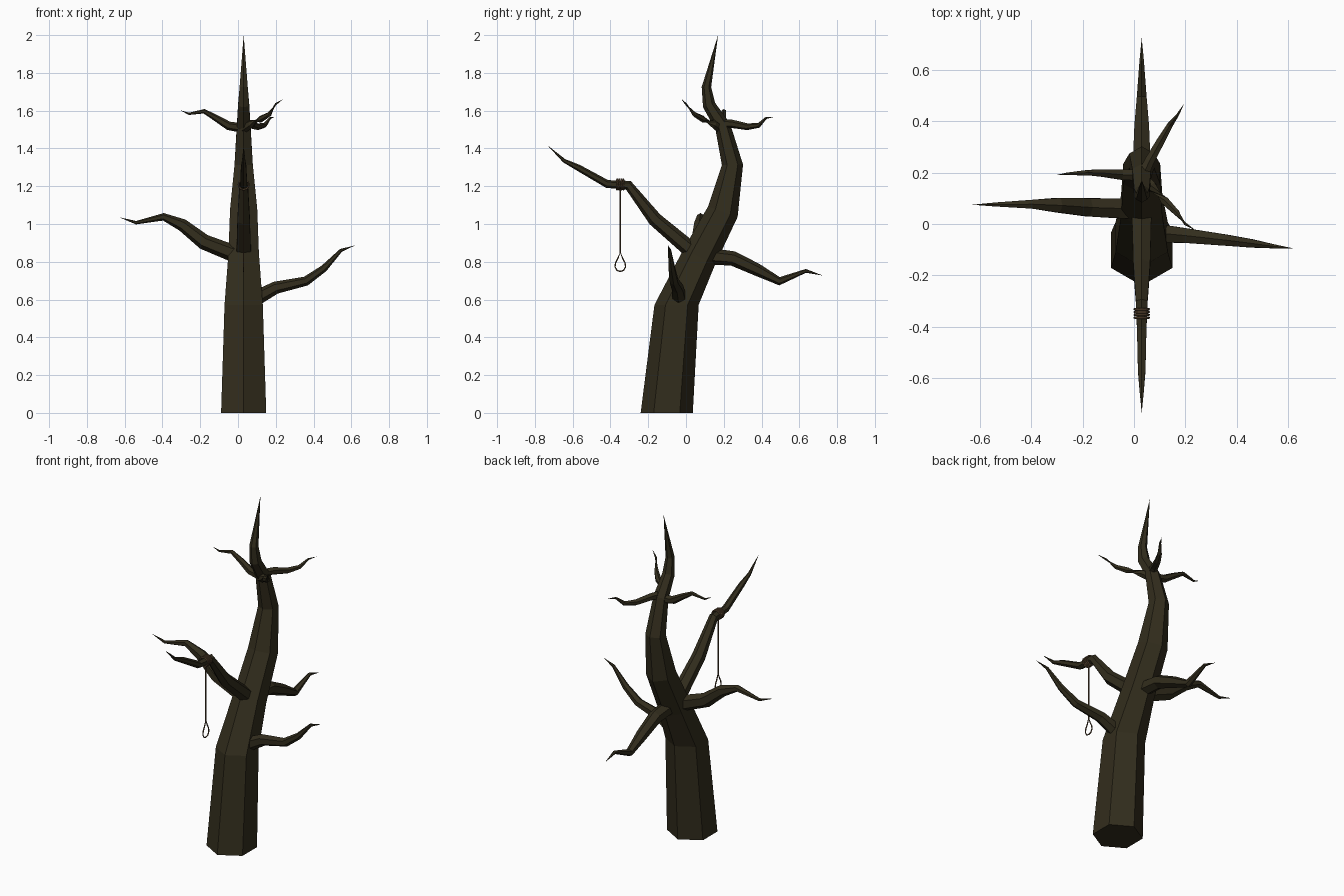
import bpy, bmesh
from math import sin, cos, pi
from mathutils import Vector


def material(name, rgb):
    m = bpy.data.materials.new(name)
    m.diffuse_color = (*rgb, 1)
    return m


BARK = material("bark", (0.032, 0.026, 0.012))
ROPE = material("rope", (0.10, 0.06, 0.03))


def limb(name, path, sides=6, mat=BARK, flat=0, closed=False):
    """Faceted tube through (x, y, z, radius); radius 0 ends in a point."""
    bm = bmesh.new()
    pts = [Vector(p[:3]) for p in path]
    n = len(pts)
    rings = []
    for i, p in enumerate(pts):
        a = pts[(i - 1) % n] if closed or i else p
        b = pts[(i + 1) % n] if closed or i < n - 1 else p
        t = Vector((0, 0, 0))
        for d in (p - a, b - p):
            if d.length > 1e-6:
                t += d.normalized()
        t.normalize()
        if i < flat:
            t = Vector((0, 0, 1))
        # limbs in the x = const plane use x as side axis, others use y or z
        if abs(t.x) < 0.2:
            u = Vector((1, 0, 0))
            u = (u - t * u.dot(t)).normalized()
        else:
            u = t.cross(Vector((0, 0, 1))).normalized()
            if u.x < 0 and abs(u.x) > abs(u.y):
                u = -u
        v = t.cross(u)
        r = path[i][3]
        if r == 0:
            rings.append([bm.verts.new(p)])
        else:
            rings.append([bm.verts.new(p + r * (u * sin(2 * pi * k / sides) + v * cos(2 * pi * k / sides)))
                          for k in range(sides)])
    pairs = list(zip(rings, rings[1:]))
    if closed:
        pairs.append((rings[-1], rings[0]))
    for r0, r1 in pairs:
        for k in range(sides):
            j = (k + 1) % sides
            if len(r1) == 1:
                bm.faces.new((r0[k], r0[j], r1[0]))
            else:
                bm.faces.new((r0[k], r0[j], r1[j], r1[k]))
    if not closed:
        for r in (rings[0], rings[-1]):
            if len(r) > 2:
                bm.faces.new(r)
    bmesh.ops.recalc_face_normals(bm, faces=bm.faces)
    me = bpy.data.meshes.new(name)
    bm.to_mesh(me)
    bm.free()
    me.materials.append(mat)
    ob = bpy.data.objects.new(name, me)
    bpy.context.collection.objects.link(ob)
    return ob


X = 0.03  # trunk plane

# Trunk: leaning S-curve ending in a spike
limb("trunk", [(X, y, z, r) for y, z, r in (
    (-0.102, 0, 0.138), (-0.05, 0.572, 0.117), (0.07, 0.825, 0.093), (0.195, 1.065, 0.083),
    (0.246, 1.313, 0.056), (0.195, 1.515, 0.042), (0.122, 1.63, 0.034),
    (0.108, 1.725, 0.025), (0.17, 2.0, 0))], flat=2)

# Large branches
limb("front_branch", [(X, y, z, r) for y, z, r in (
    (0.08, 0.82, 0.045), (0, 0.885, 0.043), (-0.164, 1.024, 0.038), (-0.305, 1.205, 0.026),
    (-0.418, 1.212, 0.021), (-0.57, 1.298, 0.017), (-0.645, 1.335, 0.01), (-0.735, 1.418, 0))])
limb("back_branch", [(X, y, z, r) for y, z, r in (
    (0.06, 0.82, 0.044), (0.14, 0.828, 0.043), (0.25, 0.817, 0.039), (0.376, 0.758, 0.033),
    (0.495, 0.697, 0.022), (0.635, 0.752, 0.01), (0.725, 0.727, 0))])
limb("left_branch", [
    (0.03, 0.06, 0.84, 0.046), (-0.04, 0.06, 0.85, 0.045), (-0.18, 0.065, 0.905, 0.041),
    (-0.295, 0.073, 0.995, 0.033), (-0.395, 0.077, 1.038, 0.02), (-0.54, 0.076, 1.007, 0.009),
    (-0.63, 0.075, 1.036, 0)])
limb("right_branch", [
    (0.06, -0.03, 0.61, 0.04), (0.12, -0.038, 0.62, 0.039), (0.2, -0.045, 0.663, 0.033),
    (0.36, -0.063, 0.698, 0.025), (0.455, -0.075, 0.765, 0.019), (0.545, -0.087, 0.86, 0.009),
    (0.62, -0.095, 0.887, 0)])

# Small crown branches
limb("left_twig", [
    (0.04, 0.19, 1.505, 0.026), (-0.05, 0.192, 1.52, 0.023), (-0.12, 0.198, 1.563, 0.017),
    (-0.18, 0.2, 1.597, 0.012), (-0.26, 0.195, 1.583, 0.006), (-0.305, 0.19, 1.602, 0)])
limb("back_twig", [
    (0.03, 0.18, 1.53, 0.026), (0.06, 0.245, 1.53, 0.022), (0.105, 0.325, 1.515, 0.018),
    (0.14, 0.385, 1.522, 0.013), (0.17, 0.425, 1.562, 0.006), (0.195, 0.468, 1.567, 0)])
limb("front_twig", [
    (0.03, 0.18, 1.505, 0.026), (0.07, 0.145, 1.53, 0.022), (0.12, 0.09, 1.555, 0.018),
    (0.165, 0.045, 1.58, 0.013), (0.2, 0.0, 1.635, 0.006), (0.24, -0.025, 1.662, 0)])

# Rope coils around the front branch
YR, ZR = -0.348, 1.209
for i in range(4):
    y = YR + (i - 1.5) * 0.011
    limb(f"rope_coil_{i + 1}", [
        (X + 0.027 * cos(2 * pi * k / 12), y, ZR + 0.027 * sin(2 * pi * k / 12), 0.0055)
        for k in range(12)], 5, ROPE, closed=True)

# Hanging rope and teardrop loop
limb("hanging_rope", [(X, YR, 1.19, 0.0035), (X, YR, 0.845, 0.0035)], 6, ROPE)
limb("rope_loop", [(X, YR + dy, z, 0.0035) for dy, z in (
    (0, 0.85), (0.012, 0.82), (0.025, 0.795), (0.028, 0.773), (0.017, 0.754), (0, 0.749),
    (-0.017, 0.754), (-0.028, 0.773), (-0.025, 0.795), (-0.012, 0.82))], 6, ROPE, closed=True)
